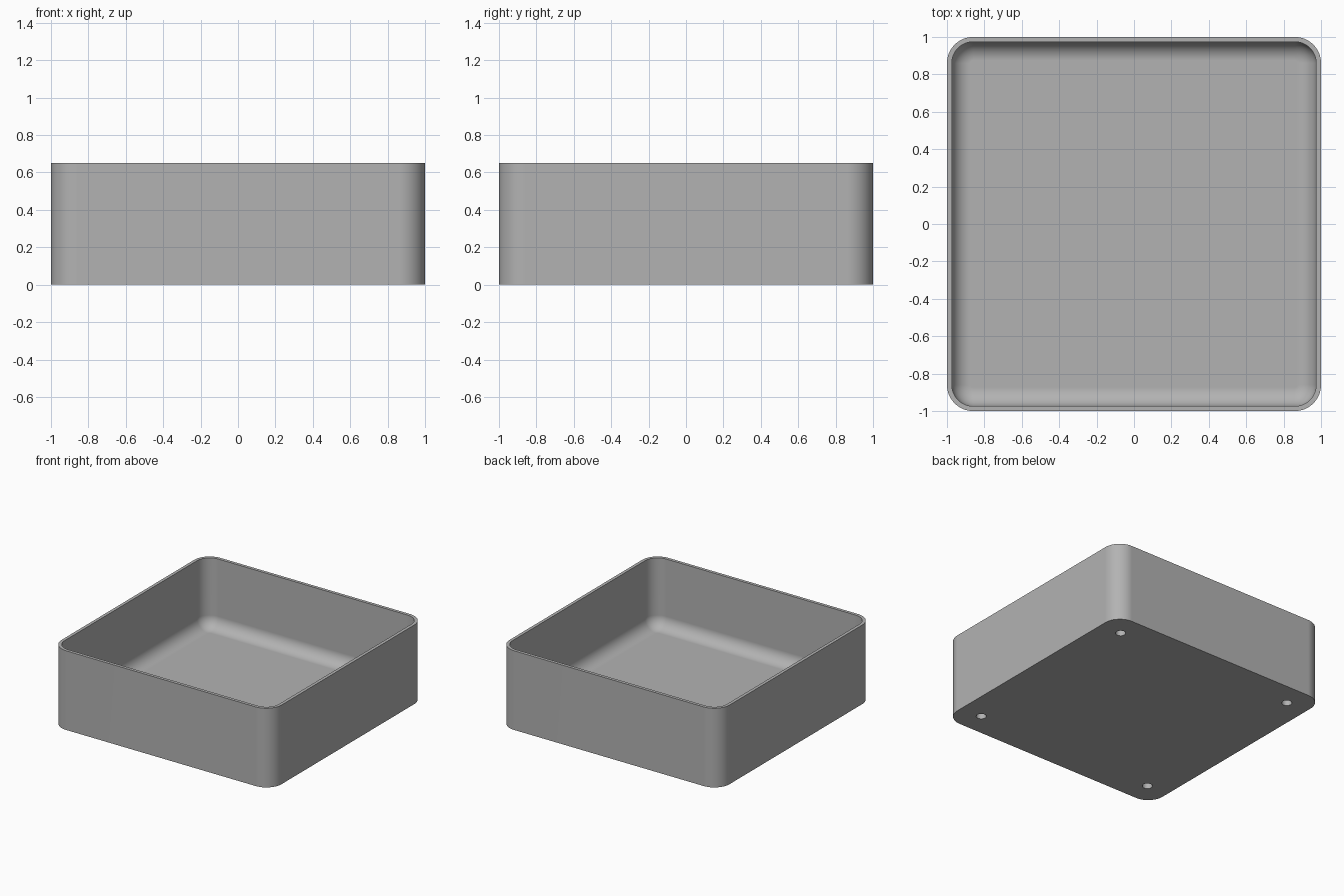
import bpy, bmesh, math

cube = bpy.data.objects.get("Cube")
if cube:
    bpy.data.objects.remove(cube)

HEIGHT, WALL, FLOOR = 0.65, 0.026, 0.08
CORNER, FILLET = 0.14, 0.1
HOLE_POS, HOLE_RADIUS, HOLE_DEPTH = 0.81, 0.038, 0.055
STEPS = 12

grey = bpy.data.materials.new("plain grey")
grey.use_nodes = True
colour = (0.45, 0.45, 0.45, 1)
grey.diffuse_color = colour
grey.node_tree.nodes["Principled BSDF"].inputs["Base Color"].default_value = colour


def rounded_ring(bm, inset, z):
    """Rounded square of vertices, inset from the outer wall."""
    radius = CORNER - inset
    centre = 1 - CORNER
    ring = []
    for quarter, (sx, sy) in enumerate([(1, 1), (-1, 1), (-1, -1), (1, -1)]):
        for i in range(STEPS + 1):
            a = (quarter + i / STEPS) * math.pi / 2
            ring.append(bm.verts.new((sx * centre + radius * math.cos(a),
                                      sy * centre + radius * math.sin(a), z)))
    return ring


# Tray: outer wall, rim, inner wall, then a filleted edge down to the floor
profile = [(0, 0), (0, HEIGHT), (WALL, HEIGHT)]
for i in range(STEPS + 1):
    a = i / STEPS * math.pi / 2
    profile.append((WALL + FILLET * (1 - math.cos(a)),
                    FLOOR + FILLET * (1 - math.sin(a))))

bm = bmesh.new()
rings = [rounded_ring(bm, inset, z) for inset, z in profile]
for low, high in zip(rings, rings[1:]):
    for i in range(len(low)):
        j = (i + 1) % len(low)
        bm.faces.new((low[i], low[j], high[j], high[i]))
bm.faces.new(list(reversed(rings[0])))
bm.faces.new(rings[-1])
bmesh.ops.recalc_face_normals(bm, faces=bm.faces)
mesh = bpy.data.meshes.new("tray")
bm.to_mesh(mesh)
bm.free()
tray = bpy.data.objects.new("tray", mesh)
bpy.context.collection.objects.link(tray)
mesh.materials.append(grey)

# Blind round holes under the four corners
for x in (-HOLE_POS, HOLE_POS):
    for y in (-HOLE_POS, HOLE_POS):
        bpy.ops.mesh.primitive_cylinder_add(vertices=32, radius=HOLE_RADIUS,
                                            depth=2 * HOLE_DEPTH, location=(x, y, 0))
        cutter = bpy.context.object
        cutter.name = "hole_cutter"
        cutter.data.materials.append(grey)
        cutter.hide_render = True
        cut = tray.modifiers.new("hole", "BOOLEAN")
        cut.operation = "DIFFERENCE"
        cut.solver = "EXACT"
        cut.object = cutter

# Apply the cuts, drop the cutters and smooth the rounded faces
bpy.ops.object.select_all(action="DESELECT")
tray.select_set(True)
bpy.context.view_layer.objects.active = tray
for cut in list(tray.modifiers):
    cutter = cut.object
    bpy.ops.object.modifier_apply(modifier=cut.name)
    bpy.data.objects.remove(cutter)
bpy.ops.object.shade_smooth_by_angle(angle=math.radians(35))
weighted = tray.modifiers.new("weighted_normals", "WEIGHTED_NORMAL")
weighted.keep_sharp = True
